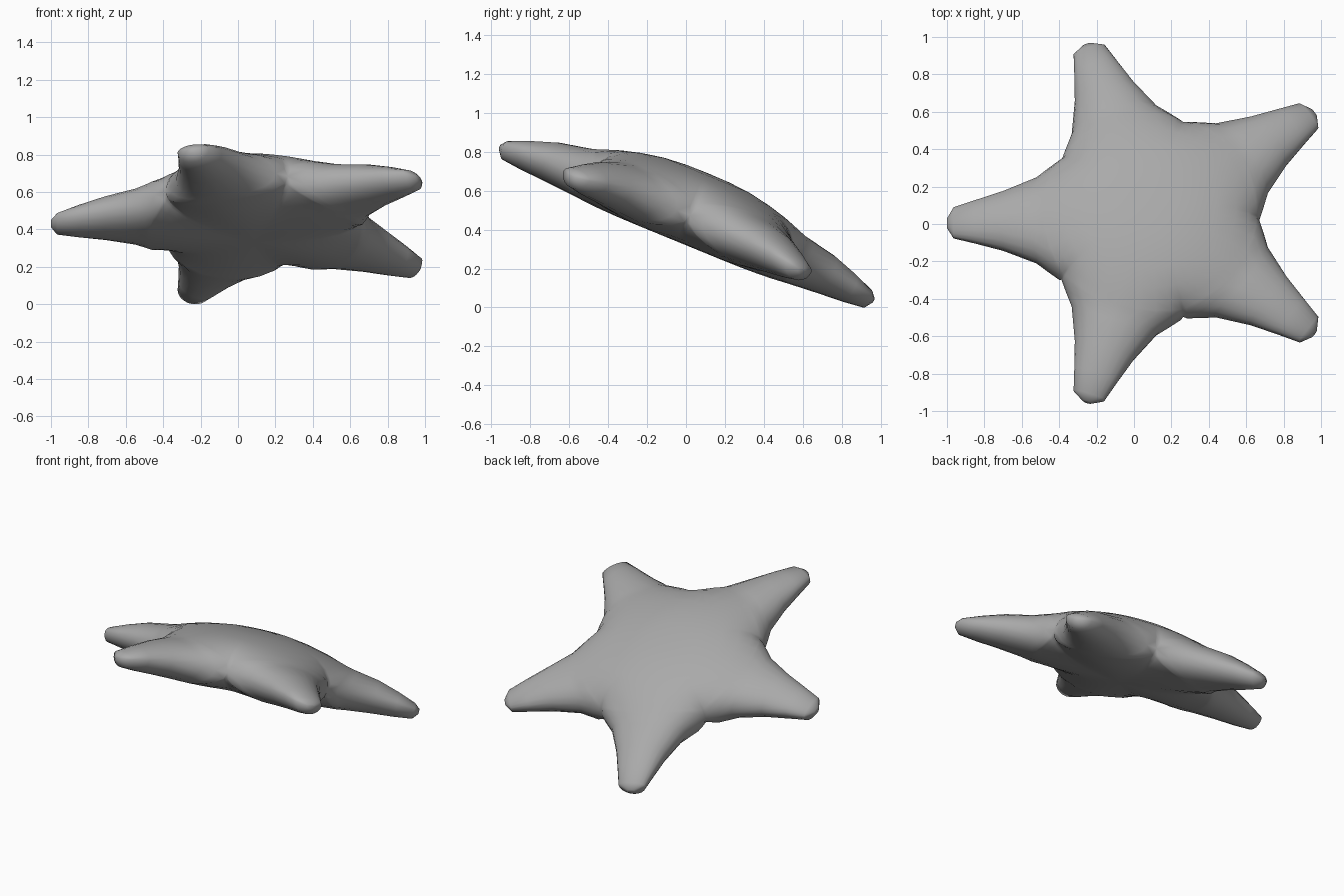
import bpy, bmesh, math
from mathutils import Matrix, Vector

cube = bpy.data.objects.get("Cube")
if cube:
    bpy.data.objects.remove(cube)

ARMS = 5
HALF = math.radians(36)
VALLEY = 0.585          # radius at which neighbouring arms part
TILT = math.radians(-22.3)
SEGMENTS = 10

# Arc stations: radius, half width (None spans the full wedge), crest, rim and base levels
STATIONS = [
    (0.00, None, 0.29, 0.055, -0.095),
    (0.12, None, 0.288, 0.055, -0.095),
    (0.24, None, 0.278, 0.055, -0.095),
    (0.36, None, 0.255, 0.055, -0.094),
    (0.46, None, 0.23, 0.055, -0.091),
    (0.53, None, 0.209, 0.055, -0.087),
    (0.57, None, 0.196, 0.055, -0.084),
    (VALLEY, None, 0.191, 0.055, -0.082),
    (0.612, 0.298, 0.183, 0.054, -0.08),
    (0.65, 0.244, 0.175, 0.052, -0.077),
    (0.80, 0.168, 0.146, 0.045, -0.066),
    (0.94, 0.122, 0.1, 0.035, -0.058),
    (1.053, 0.088, 0.055, 0.022, -0.046),
    (1.086, 0.025, 0.025, 0.012, -0.008),
]


def section(station, top):
    """Points on an arc across one arm, over the domed top or under the flatter base."""
    radius, width, crest, rim, base = station
    spread = HALF if width is None else math.asin(width / radius)
    level = 2 if top else 4
    height = station[level] - rim
    ratio = min(1, radius / VALLEY)
    edge = (STATIONS[0][level] - STATIONS[0][3]) * math.sqrt(1 - ratio ** 3)
    k = 1 - min(1, edge / height) ** 2
    points = []
    for i in range(SEGMENTS + 1):
        t = math.sin(math.pi * (i / SEGMENTS - 0.5))
        # Level off towards the neighbouring arm inside the valley
        soft = math.sin(t * math.pi / 2) ** 2
        drop = soft + (t * t - soft) * ratio ** 6
        rise = height * math.sqrt(max(0, 1 - k * drop))
        points.append(Vector((radius * math.cos(spread * t), radius * math.sin(spread * t), rim + rise)))
    return points


# Loft the top and underside of each arm, then weld all arms into one body
bm = bmesh.new()
for arm in range(ARMS):
    turn = Matrix.Rotation(HALF * (2 * arm + 1), 3, 'Z')
    for top in (True, False):
        rows = [[bm.verts.new(turn @ p) for p in section(s, top)] for s in STATIONS]
        for a, b in zip(rows, rows[1:]):
            for i in range(SEGMENTS):
                bm.faces.new((a[i], b[i], b[i + 1], a[i + 1]))
        bm.faces.new(rows[-1])
bmesh.ops.remove_doubles(bm, verts=bm.verts, dist=0.0005)
bmesh.ops.recalc_face_normals(bm, faces=bm.faces)

# Lean the body back to front and rest it on the ground
bm.transform(Matrix.Translation((0.085, 0, 0)) @ Matrix.Rotation(TILT, 4, 'X'))
low = min(v.co.z for v in bm.verts)
bm.transform(Matrix.Translation((0, 0, -low)))

mesh = bpy.data.meshes.new("starfish_body")
bm.to_mesh(mesh)
bm.free()
body = bpy.data.objects.new("starfish_body", mesh)
bpy.context.collection.objects.link(body)

# Single plain grey
grey = bpy.data.materials.new("plain_grey")
grey.use_nodes = True
colour = (0.4, 0.4, 0.4, 1)
grey.diffuse_color = colour
grey.node_tree.nodes["Principled BSDF"].inputs["Base Color"].default_value = colour
mesh.materials.append(grey)

bpy.context.view_layer.objects.active = body
body.select_set(True)
bpy.ops.object.shade_smooth_by_angle(angle=math.radians(80))
